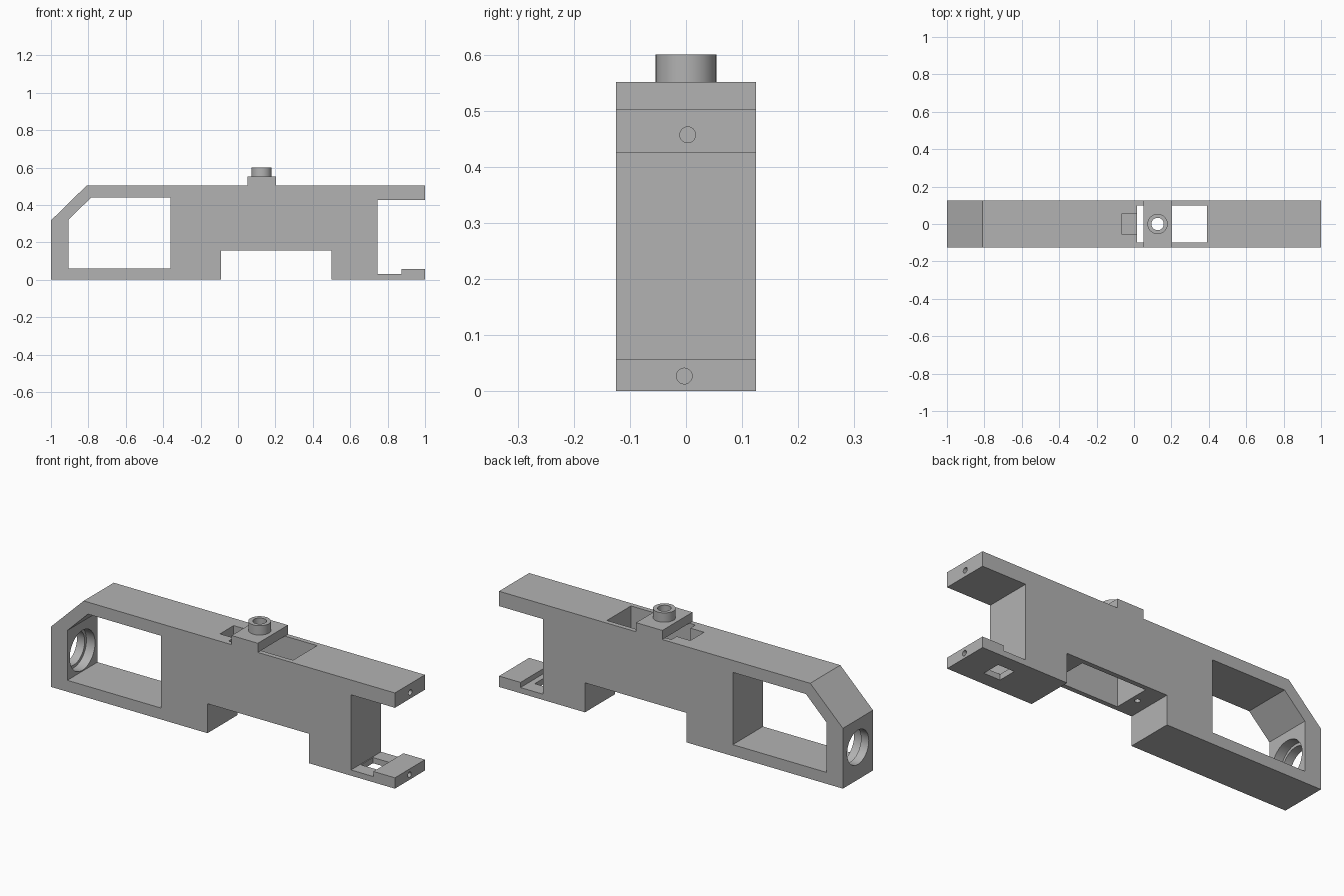
import bpy, bmesh, math
from mathutils import Matrix

old = bpy.data.objects.get("Cube")
if old:
    bpy.data.objects.remove(old, do_unlink=True)

HALF = 0.125  # half thickness of the body
TOP = 0.503

grey = bpy.data.materials.new("plain_grey")
grey.use_nodes = True
colour = (0.45, 0.45, 0.45, 1)
grey.diffuse_color = colour
grey.node_tree.nodes["Principled BSDF"].inputs["Base Color"].default_value = colour


def finish(name, bm):
    bmesh.ops.recalc_face_normals(bm, faces=bm.faces)
    mesh = bpy.data.meshes.new(name)
    bm.to_mesh(mesh)
    bm.free()
    mesh.materials.append(grey)
    obj = bpy.data.objects.new(name, mesh)
    bpy.context.collection.objects.link(obj)
    return obj


def prism(name, outline, half):
    """Extrude an x-z outline symmetrically along y."""
    bm = bmesh.new()
    face = bm.faces.new([bm.verts.new((x, -half, z)) for x, z in outline])
    out = bmesh.ops.extrude_face_region(bm, geom=[face])
    verts = [v for v in out["geom"] if isinstance(v, bmesh.types.BMVert)]
    bmesh.ops.translate(bm, verts=verts, vec=(0, 2 * half, 0))
    return finish(name, bm)


def box(name, x0, x1, z0, z1, half):
    return prism(name, [(x0, z0), (x1, z0), (x1, z1), (x0, z1)], half)


def cylinder(name, radius, start, end, axis):
    """Cylinder between two points lying along the x or z axis."""
    length = sum(abs(b - a) for a, b in zip(start, end))
    middle = [(a + b) / 2 for a, b in zip(start, end)]
    turn = Matrix.Rotation(math.pi / 2, 4, "Y") if axis == "X" else Matrix()
    bm = bmesh.new()
    bmesh.ops.create_cone(bm, cap_ends=True, segments=48, radius1=radius,
                          radius2=radius, depth=length,
                          matrix=Matrix.Translation(middle) @ turn)
    return finish(name, bm)


def combine(target, tool, operation="DIFFERENCE"):
    mod = target.modifiers.new(operation.lower(), "BOOLEAN")
    mod.operation = operation
    mod.solver = "EXACT"
    mod.object = tool
    bpy.ops.object.select_all(action="DESELECT")
    bpy.context.view_layer.objects.active = target
    target.select_set(True)
    bpy.ops.object.modifier_apply(modifier=mod.name)
    bpy.data.objects.remove(tool, do_unlink=True)


# Body with chamfered end, underside notch and open jaw
body = prism("body", [
    (-1, 0), (-0.09, 0), (-0.09, 0.155), (0.5, 0.155), (0.5, 0), (1, 0),
    (1, 0.057), (0.875, 0.057), (0.875, 0.03), (0.745, 0.03),
    (0.745, 0.425), (1, 0.425), (1, TOP), (-0.81, TOP), (-1, 0.317)], HALF)

# Side window
combine(body, prism("window_cutter", [
    (-0.905, 0.06), (-0.36, 0.06), (-0.36, 0.44), (-0.785, 0.44),
    (-0.905, 0.322)], 0.2))

# Vertical slot, its pocket, and the opening in the lower jaw
combine(body, box("slot_cutter", 0.015, 0.39, 0.1, 0.6, 0.1))
combine(body, box("pocket_cutter", -0.065, 0.03, 0.35, 0.6, 0.057))
combine(body, box("jaw_cutter", 0.75, 0.845, -0.05, 0.05, 0.05))

# Stepped round hole through the chamfered end
combine(body, cylinder("bore_cutter", 0.09, (-1.1, 0, 0.17), (-0.85, 0, 0.17), "X"))
combine(body, cylinder("counterbore_cutter", 0.105, (-0.955, 0, 0.17), (-0.85, 0, 0.17), "X"))

# Small blind screw holes in the jaw ends and the notch ceiling
combine(body, cylinder("upper_screw_cutter", 0.014, (0.88, 0.003, 0.457), (1.1, 0.003, 0.457), "X"))
combine(body, cylinder("lower_screw_cutter", 0.014, (0.9, -0.003, 0.027), (1.1, -0.003, 0.027), "X"))
combine(body, cylinder("ceiling_screw_cutter", 0.014, (-0.02, 0, 0.1), (-0.02, 0, 0.25), "Z"))

# Raised plate with a hollow round boss
plate = box("top_plate", 0.05, 0.203, TOP, 0.551, HALF)
combine(plate, cylinder("boss", 0.054, (0.126, 0, 0.53), (0.126, 0, 0.6), "Z"), "UNION")
combine(plate, cylinder("boss_hole_cutter", 0.033, (0.126, 0, 0.4), (0.126, 0, 0.7), "Z"))

for obj in (body, plate):
    bpy.ops.object.select_all(action="DESELECT")
    bpy.context.view_layer.objects.active = obj
    obj.select_set(True)
    bpy.ops.object.shade_smooth_by_angle(angle=math.radians(30))
